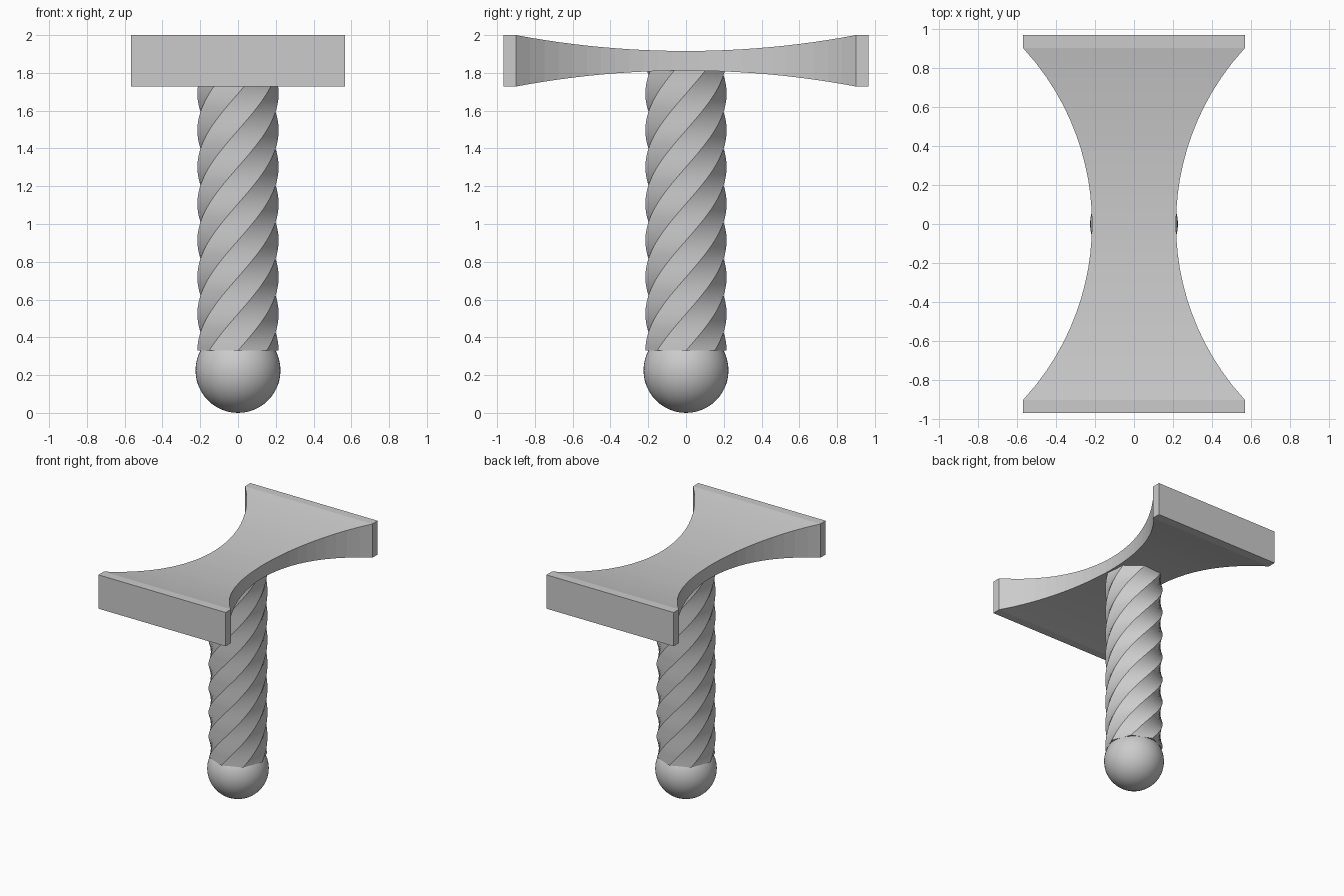
import bpy, bmesh
from math import sin, cos, pi, sqrt, radians

cube = bpy.data.objects.get("Cube")
if cube:
    bpy.data.objects.remove(cube)

grey = bpy.data.materials.new("plain grey")
grey.use_nodes = True
grey.diffuse_color = (0.6, 0.6, 0.6, 1)
grey.node_tree.nodes["Principled BSDF"].inputs["Base Color"].default_value = (0.6, 0.6, 0.6, 1)


def loft(name, rings):
    """Skin a list of equal-length closed rings and cap both ends."""
    bm = bmesh.new()
    loops = [[bm.verts.new(p) for p in ring] for ring in rings]
    n = len(loops[0])
    for a, b in zip(loops, loops[1:]):
        for i in range(n):
            j = (i + 1) % n
            bm.faces.new((a[i], a[j], b[j], b[i]))
    bm.faces.new(loops[0][::-1])
    bm.faces.new(loops[-1])
    bmesh.ops.recalc_face_normals(bm, faces=bm.faces[:])
    mesh = bpy.data.meshes.new(name)
    bm.to_mesh(mesh)
    bm.free()
    mesh.materials.append(grey)
    obj = bpy.data.objects.new(name, mesh)
    bpy.context.collection.objects.link(obj)
    return obj


def smooth(obj, angle):
    bpy.ops.object.select_all(action="DESELECT")
    obj.select_set(True)
    bpy.context.view_layer.objects.active = obj
    bpy.ops.object.shade_smooth_by_angle(angle=radians(angle))


def arc(y, rise, span=0.90):
    """Height of a circular arc that climbs by rise over span."""
    y = min(abs(y), span)
    r = (span * span + rise * rise) / (2 * rise)
    return r - sqrt(r * r - y * y)


# Hammer head: waisted in width and thickness, with flat striking blocks
stations = [-0.967] + [-0.90 + 1.8 * i / 24 for i in range(25)] + [0.967]
head_rings = []
for y in stations:
    w = 0.215 + arc(y, 0.352)
    h = 0.052 + arc(y, 0.084)
    head_rings.append([(sx * w, y, 1.864 + sz * h)
                       for sx, sz in ((-1, -1), (1, -1), (1, 1), (-1, 1))])
loft("hammer_head", head_rings)

# Handle: eight-cornered bar given one full twist
BOTTOM, TOP, STEPS, CORNERS = 0.33, 1.885, 96, 8
handle_rings = []
for k in range(STEPS + 1):
    t = k / STEPS
    handle_rings.append([(0.215 * cos(a), 0.215 * sin(a), BOTTOM + (TOP - BOTTOM) * t)
                         for a in (2 * pi * (i / CORNERS + t) for i in range(CORNERS))])
handle = loft("twisted_handle", handle_rings)
smooth(handle, 25)

# Round pommel
bpy.ops.mesh.primitive_uv_sphere_add(segments=48, ring_count=24, radius=0.225,
                                     location=(0, 0, 0.225))
pommel = bpy.context.object
pommel.name = "ball_pommel"
pommel.data.materials.append(grey)
smooth(pommel, 30)
